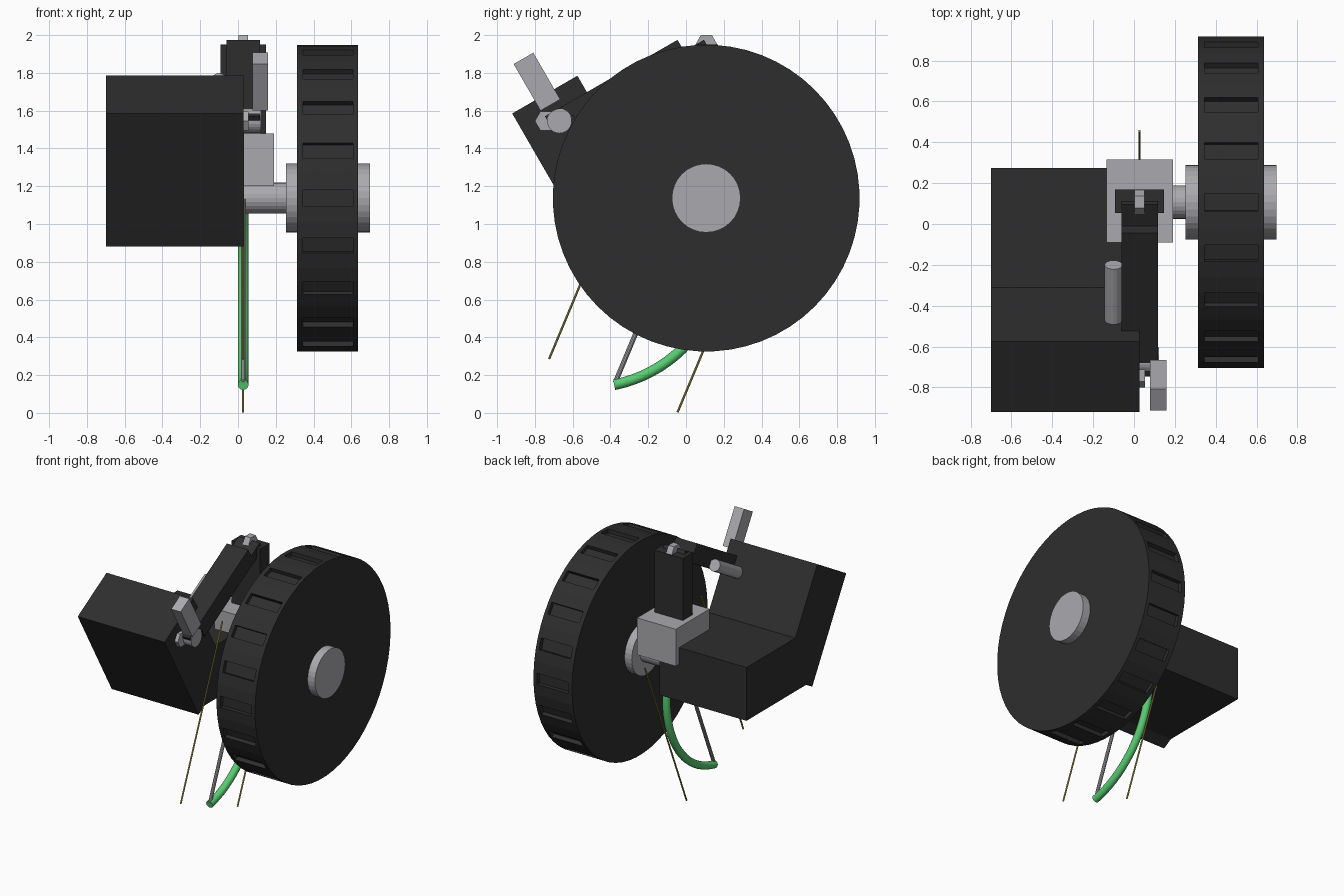
import bpy, bmesh, math
from mathutils import Vector

if "Cube" in bpy.data.objects:
    bpy.data.objects.remove(bpy.data.objects["Cube"])


def material(name, rgb):
    m = bpy.data.materials.new(name)
    m.diffuse_color = (*rgb, 1)
    m.use_nodes = True
    m.node_tree.nodes["Principled BSDF"].inputs["Base Color"].default_value = m.diffuse_color
    return m


DARK = material("dark_grey", (0.027, 0.027, 0.027))
METAL = material("light_metal", (0.40, 0.40, 0.43))
GREEN = material("green", (0.10, 0.60, 0.17))
YELLOW = material("yellow", (0.45, 0.38, 0.08))


def finish(bm, name, mat):
    bmesh.ops.recalc_face_normals(bm, faces=bm.faces[:])
    me = bpy.data.meshes.new(name)
    bm.to_mesh(me)
    bm.free()
    ob = bpy.data.objects.new(name, me)
    bpy.context.collection.objects.link(ob)
    me.materials.append(mat)
    return ob


def prism(name, profile, x0, x1, mat):
    """Side profile of (y, z) points extruded along x."""
    bm = bmesh.new()
    face = bm.faces.new([bm.verts.new((x0, y, z)) for y, z in profile])
    ext = bmesh.ops.extrude_face_region(bm, geom=[face])["geom"]
    verts = [g for g in ext if isinstance(g, bmesh.types.BMVert)]
    bmesh.ops.translate(bm, verts=verts, vec=(x1 - x0, 0, 0))
    return finish(bm, name, mat)


def slab(name, start, length, depth, angle, x0, x1, mat):
    """Box running from start at an angle in the side plane, depth to its left."""
    d = Vector((math.cos(angle), math.sin(angle)))
    n = Vector((-d.y, d.x)) * depth
    a = Vector(start)
    b = a + d * length
    return prism(name, [a, b, b + n, a + n], x0, x1, mat)


def rod(name, a, b, r, mat, sides=24):
    a, b = Vector(a), Vector(b)
    bm = bmesh.new()
    bmesh.ops.create_cone(bm, cap_ends=True, segments=sides,
                          radius1=r, radius2=r, depth=(b - a).length)
    rot = Vector((0, 0, 1)).rotation_difference(b - a)
    for v in bm.verts:
        v.co = rot @ v.co + (a + b) / 2
    return finish(bm, name, mat)


def hexagon(name, y, z, x0, x1, r, mat):
    pts = [(y + r * math.cos(math.radians(60 * i)),
            z + r * math.sin(math.radians(60 * i))) for i in range(6)]
    return prism(name, pts, x0, x1, mat)


# Wheel with twenty recessed slots around the tread
CY, CZ, R = 0.107, 1.137, 0.812
SEG = 60
bm = bmesh.new()
rings = []
for x in (0.313, 0.345, 0.608, 0.636):
    rings.append([bm.verts.new((x,
                                CY + R * math.cos(math.tau * (i - 0.5) / SEG),
                                CZ + R * math.sin(math.tau * (i - 0.5) / SEG)))
                  for i in range(SEG)])
slots = []
for k in range(3):
    for i in range(SEG):
        j = (i + 1) % SEG
        f = bm.faces.new((rings[k][i], rings[k][j], rings[k + 1][j], rings[k + 1][i]))
        if k == 1 and i % 3 == 0:
            slots.append(f)
bm.faces.new(rings[0])
bm.faces.new(rings[3])
bmesh.ops.recalc_face_normals(bm, faces=bm.faces[:])
bmesh.ops.inset_individual(bm, faces=slots, thickness=0.0005, depth=-0.03)
finish(bm, "wheel", DARK)

# Hub and axle
rod("hub", (0.253, CY, CZ), (0.698, CY, CZ), 0.182, METAL, 32)
rod("axle", (-0.10, CY, CZ), (0.26, CY, CZ), 0.082, METAL)

# Body with its tilted head
prism("body", [(-0.92, 1.585), (-0.513, 0.88), (-0.44, 0.922), (0.275, 0.922),
               (0.275, 1.326), (-0.31, 1.326), (-0.575, 1.785)],
      -0.70, 0.028, DARK)

# Mounting block and post
prism("mount_block", [(-0.09, 1.20), (0.315, 1.20), (0.315, 1.48), (-0.09, 1.48)],
      -0.135, 0.19, METAL)
prism("post", [(0.055, 1.47), (0.17, 1.47), (0.17, 1.95), (0.055, 1.95)],
      -0.093, 0.147, DARK)

# Two stacked arms sloping down to the front
SLOPE = math.radians(210)
slab("upper_arm", (-0.045, 1.975), 0.81, 0.07, SLOPE, -0.062, 0.117, DARK)
slab("lower_arm", (0.095, 1.975), 0.80, 0.07, SLOPE, -0.062, 0.117, DARK)

# Pivots, side cylinder and lever
hexagon("rear_pivot", 0.108, 1.95, 0.003, 0.052, 0.058, METAL)
hexagon("front_pivot", -0.742, 1.545, 0.003, 0.055, 0.058, METAL)
rod("pivot_pin", (0.0, -0.67, 1.545), (0.122, -0.67, 1.545), 0.065, METAL)
rod("side_cylinder", (-0.10, -0.20, 1.76), (-0.10, -0.47, 1.604), 0.044, METAL, 16)
slab("lever", (-0.77, 1.60), 0.285, -0.12, math.radians(120), 0.078, 0.158, METAL)

# Thin slanted rods
X = 0.027
rod("front_line", (X, -0.725, 0.285), (X, -0.225, 1.48), 0.006, YELLOW, 8)
rod("rear_line", (X, -0.045, 0.003), (X, 0.455, 1.198), 0.006, YELLOW, 8)
rod("stay_rod", (X, -0.375, 0.16), (X, 0.03, 1.13), 0.013, METAL, 10)

# Curved tube swept along an arc below the body
bm = bmesh.new()
rings = []
STEPS, SIDES = 24, 14
for i in range(STEPS + 1):
    t = math.radians(-78.7 + (78.7 + 20) * i / STEPS)
    ring = []
    for s in range(SIDES):
        a = math.tau * s / SIDES
        rr = 0.715 + 0.028 * math.cos(a)
        ring.append(bm.verts.new((X + 0.028 * math.sin(a),
                                  -0.52 + rr * math.cos(t), 0.85 + rr * math.sin(t))))
    rings.append(ring)
for p, q in zip(rings, rings[1:]):
    for s in range(SIDES):
        n = (s + 1) % SIDES
        bm.faces.new((p[s], p[n], q[n], q[s])).smooth = True
bm.faces.new(rings[0])
bm.faces.new(rings[-1])
finish(bm, "curved_tube", GREEN)
